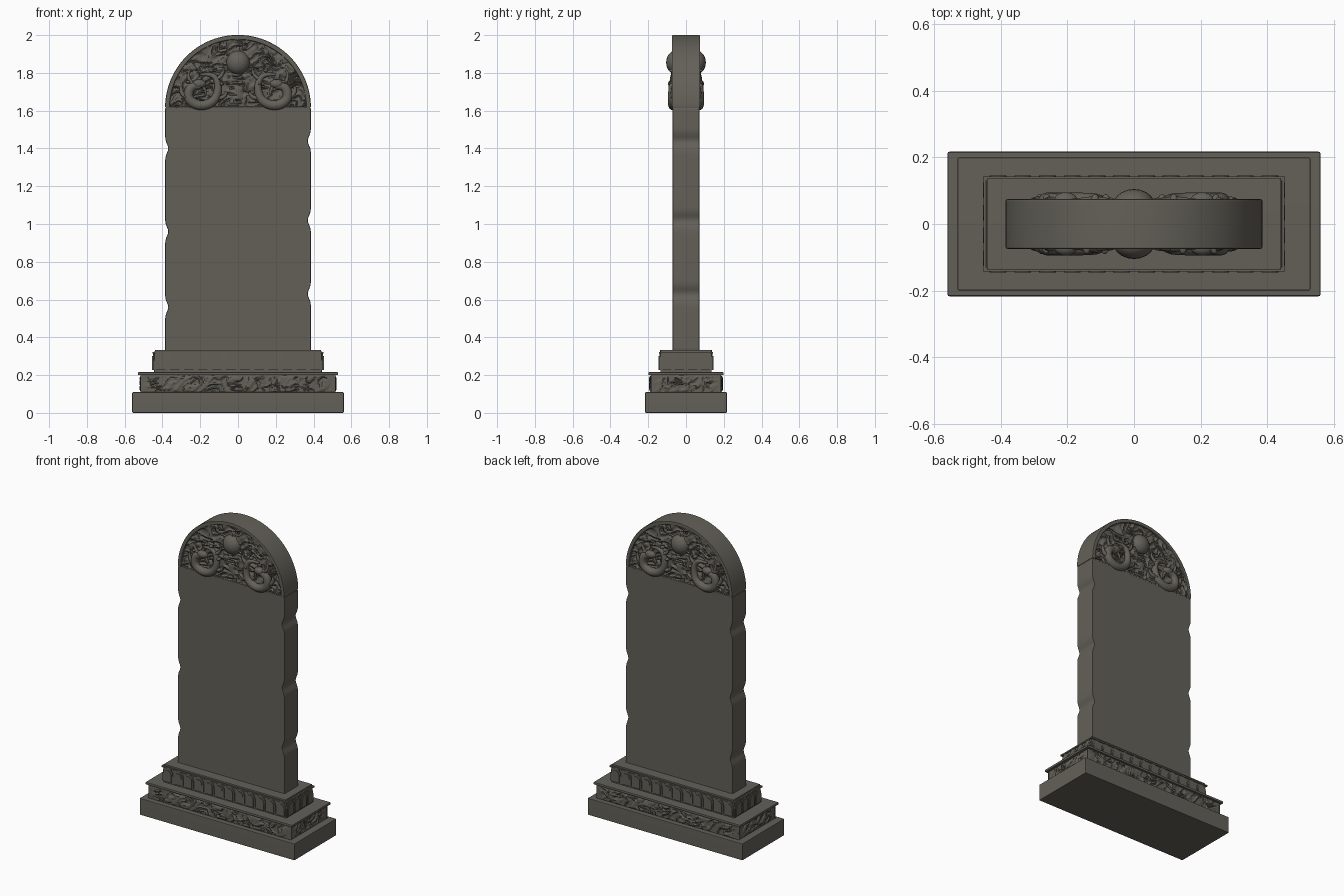
import bpy, bmesh, random
from math import sin, cos, pi, exp, radians
from mathutils import Vector, Matrix, noise

random.seed(4)
cube = bpy.data.objects.get("Cube")
if cube:
    bpy.data.objects.remove(cube)

stone = bpy.data.materials.new("dark grey stone")
stone.use_nodes = True
COLOUR = (0.125, 0.118, 0.098, 1)
stone.diffuse_color = COLOUR
bsdf = stone.node_tree.nodes["Principled BSDF"]
bsdf.inputs["Base Color"].default_value = COLOUR
bsdf.inputs["Roughness"].default_value = 0.8

SPRING, RADIUS = 1.615, 0.386      # arch springing height and outer radius
THICK = 0.075                      # half thickness of the slab


def finish(name, bm, weighted=False):
    """Turn a bmesh into a smooth shaded stone object."""
    mesh = bpy.data.meshes.new(name)
    bm.to_mesh(mesh)
    bm.free()
    mesh.materials.append(stone)
    mesh.shade_smooth()
    mesh.set_sharp_from_angle(angle=radians(35))
    ob = bpy.data.objects.new(name, mesh)
    bpy.context.collection.objects.link(ob)
    if weighted:
        mod = ob.modifiers.new("even shading", 'WEIGHTED_NORMAL')
        mod.keep_sharp = True
    return ob


def soften(bm, width):
    edges = [e for e in bm.edges if e.calc_face_angle(0) > 0.7]
    bmesh.ops.bevel(bm, geom=edges, offset=width, segments=2, affect='EDGES', profile=0.5)


def prism(points, depth):
    """Extrude an outline in x, z symmetrically along y."""
    bm = bmesh.new()
    face = bm.faces.new([bm.verts.new((x, -depth, z)) for x, z in points])
    out = bmesh.ops.extrude_face_region(bm, geom=[face])
    moved = [g for g in out["geom"] if isinstance(g, bmesh.types.BMVert)]
    bmesh.ops.translate(bm, verts=moved, vec=(0, 2 * depth, 0))
    bmesh.ops.recalc_face_normals(bm, faces=bm.faces)
    return bm


def block(name, hx, hy, z0, z1, width):
    bm = prism([(-hx, z0), (hx, z0), (hx, z1), (-hx, z1)], hy)
    soften(bm, width)
    return finish(name, bm, True)


def arc(radius, steps=56):
    return [(radius * cos(pi * i / steps), SPRING + radius * sin(pi * i / steps))
            for i in range(steps + 1)]


def turn(quarters):
    return Matrix.Rotation(quarters * pi / 2, 4, 'Z')


def relief(name, surface, nu, nv, quarters):
    """Carved sheet: surface(u, v) gives x, depth and z on the front side."""
    bm = bmesh.new()
    rows = [[bm.verts.new(turn(quarters) @ Vector(surface(i / nu, j / nv)))
             for i in range(nu + 1)] for j in range(nv + 1)]
    for a, b in zip(rows, rows[1:]):
        for i in range(nu):
            bm.faces.new((a[i], a[i + 1], b[i + 1], b[i]))
    return finish(name, bm)


def carving(x, z, fx, fz):
    """Scroll-like ridges, from 0 to 1."""
    warp = noise.noise(Vector((x * 14, 3, z * 14)))
    n = noise.noise(Vector((x * fx + warp, 7, z * fz + 2 * warp)))
    return max(0, 1 - 2.6 * abs(n))


# Stepped base
block("plinth", 0.56, 0.217, 0, 0.11, 0.006)
block("frieze_core", 0.512, 0.186, 0.105, 0.205, 0.006)
block("frieze_cap", 0.53, 0.199, 0.2, 0.216, 0.004)
block("petal_tier", 0.445, 0.136, 0.212, 0.326, 0.006)
block("petal_cap", 0.44, 0.137, 0.322, 0.334, 0.003)

# Carved frieze around the second step
for q in range(4):
    half, out = (0.517, 0.184) if q % 2 == 0 else (0.186, 0.51)

    def frieze(u, v):
        x, z = half * (2 * u - 1), 0.108 + 0.092 * v
        edge = min(1, 8 * v, 8 * (1 - v), 30 * half * min(u, 1 - u))
        return x, -out - edge * 0.011 * carving(x + q, z, 24, 34), z
    relief("frieze_carving", frieze, int(half * 300), 20, q)

# Rounded petals standing around the upper step
for q in range(4):
    half, out, count = (0.445, 0.136, 12) if q % 2 == 0 else (0.136, 0.445, 4)
    w = half / count
    for layer, size in ((0.005, 0.96), (0.009, 0.68)):
        bm = bmesh.new()
        for k in range(count):
            r = w * size
            pts = [(-r, 0.226), (r, 0.226)]
            pts += [(r * cos(a * pi / 10), 0.27 + 0.046 * size * sin(a * pi / 10) ** 0.8)
                    for a in range(11)]
            petal = prism(pts, layer)
            petal.transform(turn(q) @ Matrix.Translation((w * (2 * k + 1) - half, -out, 0)))
            part = bpy.data.meshes.new("part")
            petal.to_mesh(part)
            petal.free()
            bm.from_mesh(part)
            bpy.data.meshes.remove(part)
        finish("petals", bm)
    # Beaded strip above the petals
    bm = prism([(-half - 0.008, 0.314), (half + 0.008, 0.314),
                (half + 0.008, 0.323), (-half - 0.008, 0.323)], 0.007)
    bm.transform(turn(q) @ Matrix.Translation((0, -out, 0)))
    finish("petal_trim", bm)

# Slab with chipped side edges and a shallow sunken writing panel
CHIPS = {1: (1.44, 1.02, 0.63), -1: (1.4, 0.96, 0.56)}


def side(s, steps=84):
    pts = []
    for i in range(steps + 1):
        z = 0.33 + (SPRING - 0.33) * i / steps
        dent = sum(exp(-((z - c) / 0.032) ** 2) for c in CHIPS[s])
        pts.append((s * (RADIUS - 0.017 * dent), z))
    return pts


bm = prism(side(1) + side(-1)[::-1], 0.072)
broad = [f for f in bm.faces if abs(f.normal.y) > 0.9]
bmesh.ops.inset_individual(bm, faces=broad, thickness=0.014, depth=-0.003)
for f in broad:
    for v in f.verts:
        if v.co.z > 1.5:
            v.co.z = 1.5 + (v.co.z - 1.5) * 0.5
soften(bm, 0.006)
finish("slab", bm, True)

# Arched head: solid core and raised rim
finish("arch_core", prism(arc(RADIUS - 0.01), 0.056))
bm = prism(arc(RADIUS) + arc(RADIUS - 0.025)[::-1], THICK)
soften(bm, 0.007)
finish("arch_rim", bm, True)
block("arch_sill", RADIUS - 0.004, 0.071, SPRING - 0.004, SPRING + 0.006, 0.002)


# Cloud carving in both arch faces
def clouds(u, v):
    r = RADIUS - 0.022
    x, h = -r * cos(pi * u), v * r * sin(pi * u)
    return x, -0.058 - 0.014 * carving(x, h, 17, 42), SPRING + h


for q in (0, 2):
    relief("cloud_carving", clouds, 150, 56, q)


def tubes(name, paths, depth):
    """Tapered tubes through (x, z, radius) points on the front, mirrored in x and y."""
    data = bpy.data.curves.new(name, 'CURVE')
    data.dimensions, data.bevel_depth, data.bevel_resolution = '3D', 1, 3
    data.resolution_u, data.use_fill_caps = 8, True
    for sx in (1, -1):
        for sy in (1, -1):
            for path in paths:
                sp = data.splines.new('NURBS')
                sp.points.add(len(path) - 1)
                sp.order_u, sp.use_endpoint_u = 3, True
                for p, (x, z, r) in zip(sp.points, path):
                    p.co, p.radius = (sx * x, sy * depth, z, 1), r
    data.materials.append(stone)
    ob = bpy.data.objects.new(name, data)
    bpy.context.collection.objects.link(ob)
    bpy.ops.object.select_all(action='DESELECT')
    ob.select_set(True)
    bpy.context.view_layer.objects.active = ob
    bpy.ops.object.convert(target='MESH')


# Coiled dragons facing the pearl
BODY = [(0.2, 1.79, 0.006), (0.13, 1.8, 0.014), (0.1, 1.73, 0.02), (0.12, 1.65, 0.025),
        (0.2, 1.62, 0.027), (0.27, 1.66, 0.027), (0.25, 1.74, 0.025), (0.2, 1.73, 0.02)]
tubes("dragon_bodies", [BODY], 0.068)
tubes("dragon_limbs", [
    [(0.27, 1.67, 0.014), (0.31, 1.69, 0.012), (0.3, 1.73, 0.007)],
    [(0.12, 1.67, 0.014), (0.07, 1.66, 0.012), (0.06, 1.7, 0.006)],
    [(0.24, 1.74, 0.012), (0.28, 1.78, 0.009), (0.25, 1.82, 0.004)],
    [(0.19, 1.73, 0.009), (0.16, 1.7, 0.007), (0.18, 1.68, 0.004)],
    [(0.11, 1.77, 0.012), (0.07, 1.79, 0.009), (0.08, 1.83, 0.004)]], 0.07)


def blobs(name, items):
    """Squashed spheres from (centre, scale) pairs."""
    bm = bmesh.new()
    for c, s in items:
        m = Matrix.Translation(c) @ Matrix.Diagonal((*s, 1))
        bmesh.ops.create_uvsphere(bm, u_segments=20, v_segments=12, radius=1, matrix=m)
    finish(name, bm)


sides = [(sx, sy) for sx in (1, -1) for sy in (1, -1)]
blobs("dragon_heads", [((sx * 0.205, sy * 0.07, 1.742), (0.036, 0.025, 0.024))
                       for sx, sy in sides])
blobs("dragon_crests", [((sx * (x + random.uniform(-0.02, 0.02)), sy * 0.07, z + 0.012),
                         (0.012, 0.02, 0.009))
                        for sx, sy in sides for x, z, r in BODY[1:-1]])

# Pearl at the top of each face
blobs("pearls", [((0, sy * 0.055, 1.855), (0.063, 0.05, 0.063)) for sy in (1, -1)])
